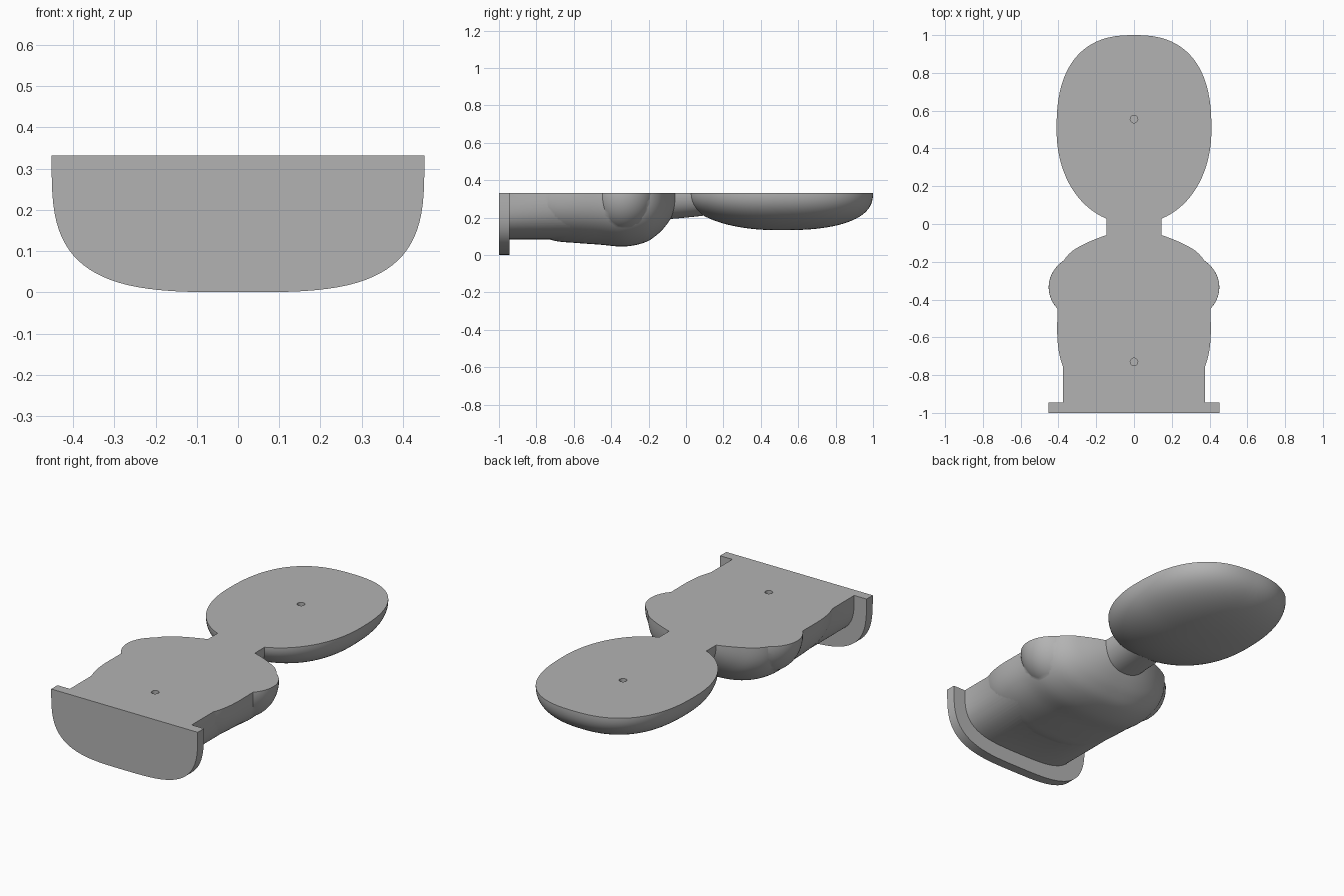
import bpy
import bmesh
from math import sin, cos, pi
from mathutils import Vector, Matrix

if "Cube" in bpy.data.objects:
    bpy.data.objects.remove(bpy.data.objects["Cube"])

TOP = 0.332          # height of the flat split face
SEGMENTS = 96

grey = bpy.data.materials.new("plain grey")
grey.use_nodes = True
colour = (0.45, 0.45, 0.45, 1)
grey.diffuse_color = colour
grey.node_tree.nodes["Principled BSDF"].inputs["Base Color"].default_value = colour


def power(value, exponent):
    return abs(value) ** exponent * (1 if value > 0 else -1)


def make_object(name, bm):
    bmesh.ops.recalc_face_normals(bm, faces=bm.faces[:])
    mesh = bpy.data.meshes.new(name)
    bm.to_mesh(mesh)
    bm.free()
    mesh.materials.append(grey)
    obj = bpy.data.objects.new(name, mesh)
    bpy.context.collection.objects.link(obj)
    return obj


def smooth_path(points, steps=6):
    """Catmull-Rom interpolation through the stations."""
    pts = [Vector(p) for p in points]
    pts = [pts[0]] + pts + [pts[-1]]
    out = []
    for a, b, c, d in zip(pts, pts[1:], pts[2:], pts[3:]):
        for i in range(steps):
            t = i / steps
            out.append(b + (c - a) * t / 2 + (a * 2 - b * 5 + c * 4 - d) * t * t / 2
                       + (b * 3 - a - c * 3 + d) * t ** 3 / 2)
    return out + [pts[-1]]


def loft(name, stations, roundness):
    """Skin rounded-box sections given as (y, half width, depth)."""
    bm = bmesh.new()
    rings = []
    for y, width, depth in stations:
        ring = []
        for i in range(SEGMENTS):
            a = 2 * pi * (i + 0.5) / SEGMENTS
            ring.append(bm.verts.new((width * power(cos(a), 2 / roundness), y,
                                      TOP + depth * power(sin(a), 2 / roundness))))
        rings.append(ring)
    for r, s in zip(rings, rings[1:]):
        for i in range(SEGMENTS):
            j = (i + 1) % SEGMENTS
            bm.faces.new((r[i], r[j], s[j], s[i]))
    bm.faces.new(rings[0])
    bm.faces.new(rings[-1])
    return make_object(name, bm)


def ellipsoid(name, centre, radii):
    bm = bmesh.new()
    bmesh.ops.create_uvsphere(bm, u_segments=48, v_segments=32, radius=1,
                              matrix=Matrix.Translation(centre) @ Matrix.Diagonal((*radii, 1)))
    return make_object(name, bm)


def combine(target, other, operation):
    mod = target.modifiers.new(operation, "BOOLEAN")
    mod.operation = operation
    mod.solver = "EXACT"
    mod.object = other
    bpy.context.view_layer.objects.active = target
    bpy.ops.object.modifier_apply(modifier=mod.name)
    bpy.data.objects.remove(other)


def cut_flat(target):
    bm = bmesh.new()
    bmesh.ops.create_cube(bm, size=3, matrix=Matrix.Translation((0, 0, TOP + 1.5)))
    combine(target, make_object("split_cutter", bm), "DIFFERENCE")


def finish(obj):
    bpy.ops.object.select_all(action="DESELECT")
    obj.select_set(True)
    bpy.context.view_layer.objects.active = obj
    bpy.ops.object.shade_smooth_by_angle(angle=0.6)


# Head: egg shape, blunter at the crown than at the chin
head_stations = []
for i in range(49):
    a = pi * (0.01 + 0.98 * i / 48)
    e = 2 / (2.1 if a < pi / 2 else 2.5)
    size = sin(a) ** e
    head_stations.append((0.5 - 0.5 * power(cos(a), e), 0.41 * size, 0.2 * size))
bust = loft("bust", head_stations, 2.3)

# Chest, rounding over into the neck
chest = loft("chest", smooth_path([
    (-0.80, 0.36, 0.225), (-0.70, 0.393, 0.257), (-0.60, 0.406, 0.267),
    (-0.46, 0.406, 0.277), (-0.33, 0.408, 0.287), (-0.22, 0.385, 0.265),
    (-0.15, 0.335, 0.22), (-0.10, 0.25, 0.165), (-0.06, 0.15, 0.10),
    (-0.04, 0.07, 0.05)]), 2.5)

# Neck and the pedestal block under the chest
neck = loft("neck", [(-0.2, 0.145, 0.145), (-0.06, 0.145, 0.138), (0.04, 0.145, 0.128),
                     (0.2, 0.145, 0.11)], 2.3)
pedestal = loft("pedestal", [(-0.96, 0.376, 0.249), (-0.35, 0.376, 0.249)], 3.4)

# Shoulders
shoulders = [ellipsoid("shoulder", (side * 0.25, -0.335, TOP - 0.01), (0.202, 0.178, 0.2))
             for side in (-1, 1)]

for part in [neck, chest, pedestal] + shoulders:
    combine(bust, part, "UNION")

# End plate
plate = loft("base_plate", [(-1, 0.452, TOP), (-0.945, 0.452, TOP)], 3.4)
combine(bust, plate, "UNION")
cut_flat(bust)

# Alignment pin holes in the flat face
for y in (0.555, -0.73):
    bm = bmesh.new()
    bmesh.ops.create_cone(bm, cap_ends=True, segments=32, radius1=0.02, radius2=0.02,
                          depth=0.12, matrix=Matrix.Translation((0, y, TOP)))
    combine(bust, make_object("pin_cutter", bm), "DIFFERENCE")

finish(bust)
